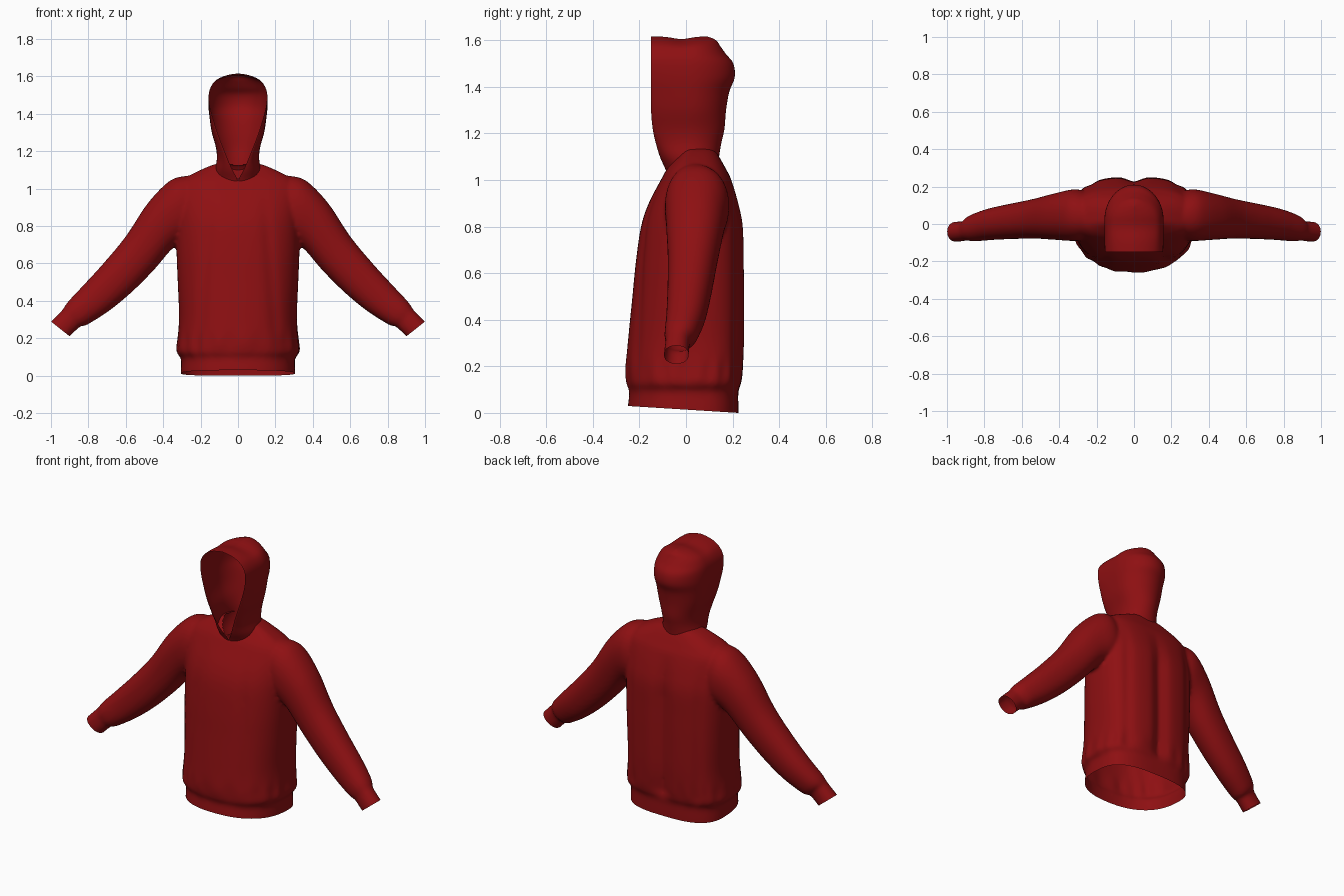
import bpy, bmesh, math
from mathutils import Vector

if "Cube" in bpy.data.objects:
    bpy.data.objects.remove(bpy.data.objects["Cube"])

red = bpy.data.materials.new("dark red cloth")
red.diffuse_color = (0.27, 0.005, 0.006, 1)
red.use_nodes = True
red.node_tree.nodes["Principled BSDF"].inputs["Base Color"].default_value = red.diffuse_color


def smooth_rows(rows, steps):
    """Catmull-Rom interpolation between table rows."""
    out = []
    for i in range(len(rows) - 1):
        a, b, c, d = (rows[max(0, min(len(rows) - 1, i + k))] for k in (-1, 0, 1, 2))
        for s in range(steps):
            t = s / steps
            out.append([0.5 * (2 * q + (r - p) * t + (2 * p - 5 * q + 4 * r - u) * t * t
                               + (3 * q - p - 3 * r + u) * t ** 3)
                        for p, q, r, u in zip(a, b, c, d)])
    out.append(list(rows[-1]))
    return out


def loft(bm, rings, closed):
    vs = [[bm.verts.new(p) for p in r] for r in rings]
    n = len(vs[0])
    for r0, r1 in zip(vs, vs[1:]):
        for i in range(n if closed else n - 1):
            j = (i + 1) % n
            bm.faces.new((r0[i], r0[j], r1[j], r1[i]))
    if closed:
        bm.faces.new(vs[0][::-1])
        bm.faces.new(vs[-1])


def make_object(name, bm):
    me = bpy.data.meshes.new(name)
    bm.to_mesh(me)
    bm.free()
    ob = bpy.data.objects.new(name, me)
    bpy.context.collection.objects.link(ob)
    me.materials.append(red)
    return ob


def spow(v, p):
    return math.copysign(abs(v) ** p, v)


def bump(v, centre, width):
    return math.exp(-((v - centre) / width) ** 2)


# Torso: z, half width, front y, back y (with ribbed hem at the bottom)
torso = [(-.06, .305, -.25, .225), (.02, .305, -.25, .225), (.09, .305, -.243, .225),
         (.13, .328, -.255, .238), (.20, .322, -.258, .246), (.32, .315, -.248, .252),
         (.50, .322, -.23, .252), (.65, .328, -.215, .25), (.80, .33, -.193, .246),
         (.90, .33, -.16, .226), (1.0, .325, -.108, .195), (1.05, .29, -.08, .17),
         (1.09, .22, -.045, .148), (1.125, .14, -.01, .125), (1.14, .08, .02, .1)]


def torso_ring(z, w, yf, yb):
    ring, mid = [], 0.02
    folds = min(1, max(0, (z - .1) / .06)) * min(1, max(0, (1.0 - z) / .25))
    gather = bump(z, .17, .06)
    for i in range(128):
        a = 2 * math.pi * i / 128
        c, s = math.cos(a), math.sin(a)
        p = .68 if s > 0 else .85
        x = w * spow(c, p)
        y = mid + (yb - mid if s > 0 else mid - yf) * spow(s, p)
        if s > 0:      # back centre groove and side folds
            y -= folds * s * (.028 * bump(x, 0, .045) + .012 * bump(abs(x), .23, .025))
        else:          # front folds
            y -= folds * s * .010 * bump(abs(x), .22 - .08 * z, .03)
        k = 1 + .012 * gather * math.sin(17 * a + 2 * math.sin(3 * a))
        ring.append((x * k, mid + (y - mid) * k, z))
    return ring


# Sleeve: top x, top z, bottom x, bottom z, front y, back y (with cuff at the end)
sleeve = [(.26, 1.07, .16, .80, -.07, .15), (.36, 1.045, .25, .74, -.09, .185),
          (.48, .925, .345, .685, -.085, .165), (.60, .745, .45, .565, -.078, .135),
          (.72, .60, .57, .445, -.08, .11), (.83, .48, .685, .35, -.085, .085),
          (.905, .40, .785, .285, -.092, .055), (.93, .365, .825, .265, -.09, .035),
          (.94, .35, .845, .262, -.088, .018), (1.0, .288, .90, .21, -.095, .012),
          (1.045, .24, .945, .16, -.095, .012)]


def sleeve_ring(row, side):
    tx, tz, bx, bz, yf, yb = row
    ring = []
    for i in range(48):
        a = 2 * math.pi * i / 48
        c, s = spow(math.cos(a), .9), spow(math.sin(a), .9)
        ring.append((side * ((tx + bx) / 2 + c * (tx - bx) / 2),
                     (yf + yb) / 2 + s * (yb - yf) / 2,
                     (tz + bz) / 2 + c * (tz - bz) / 2))
    return ring


bm = bmesh.new()
loft(bm, [torso_ring(*r) for r in smooth_rows(torso, 5)], True)
for side in (1, -1):
    loft(bm, [sleeve_ring(r, side) for r in smooth_rows(sleeve, 6)], True)
bmesh.ops.recalc_face_normals(bm, faces=bm.faces)
solid = make_object("body_and_sleeves_solid", bm)

# Fuse torso and sleeves into one soft skin
fuse = solid.modifiers.new("fuse", 'REMESH')
fuse.mode = 'VOXEL'
fuse.voxel_size = 0.011
soft = solid.modifiers.new("soften", 'SMOOTH')
soft.factor, soft.iterations = 0.5, 4
deps = bpy.context.evaluated_depsgraph_get()
bm = bmesh.new()
bm.from_mesh(solid.evaluated_get(deps).to_mesh())
bpy.data.objects.remove(solid)

# Cut open the hem and both cuffs
cuts = [((0, .225, 0), (0, -.03, -.48))]
cuts += [((s * .95, 0, .25), (s * .62, 0, -.78)) for s in (1, -1)]
for co, no in cuts:
    bmesh.ops.bisect_plane(bm, geom=bm.verts[:] + bm.edges[:] + bm.faces[:],
                           plane_co=co, plane_no=Vector(no).normalized(), clear_outer=True)

# Neck hole under the hood
hole = []
for f in bm.faces:
    c = f.calc_center_median()
    if c.z > .95 and (c.x / .1) ** 2 + ((c.y - .025) / .1) ** 2 < 1:
        hole.append(f)
bmesh.ops.delete(bm, geom=hole, context='FACES')
body = make_object("body_and_sleeves", bm)

# Hood: z, opening half width, opening y, half width, back y
hood_rows = [(1.0, 0, -.07, .10, .13), (1.05, .004, -.09, .117, .14),
             (1.10, .03, -.112, .122, .142), (1.16, .056, -.13, .113, .152),
             (1.22, .08, -.143, .118, .165), (1.30, .11, -.15, .14, .172),
             (1.38, .135, -.15, .152, .186), (1.44, .15, -.15, .158, .209),
             (1.50, .155, -.15, .157, .203), (1.54, .146, -.15, .147, .172),
             (1.575, .12, -.15, .125, .147), (1.597, .085, -.15, .088, .132),
             (1.61, .042, -.15, .045, .11), (1.616, 0, -.15, 0, .09)]


def hood_ring(z, xe, ye, w, yb):
    half, mid = [], .02
    xe, w = max(0, xe), max(0, w)
    for i in range(12):            # opening edge to the side
        a = i / 12 * math.pi / 2
        half.append((xe + (w - xe) * math.sin(a), ye + (mid - ye) * (1 - math.cos(a)), z))
    for i in range(17):            # side to the centre back
        a = i / 16 * math.pi / 2
        half.append((w * math.cos(a), mid + (yb - mid) * math.sin(a), z))
    # slight sag in the crown
    sag = max(0, (z - 1.54) / .076)
    half = [(x, y, h - .011 * sag * bump(y, -.02, .05)) for x, y, h in half]
    return half + [(-x, y, h) for x, y, h in half[-2::-1]]


bm = bmesh.new()
loft(bm, [hood_ring(*r) for r in smooth_rows(hood_rows, 4)], False)
bmesh.ops.remove_doubles(bm, verts=bm.verts, dist=.0004)
bmesh.ops.recalc_face_normals(bm, faces=bm.faces)
hood = make_object("hood", bm)

for ob in (body, hood):
    ob.data.shade_smooth()
